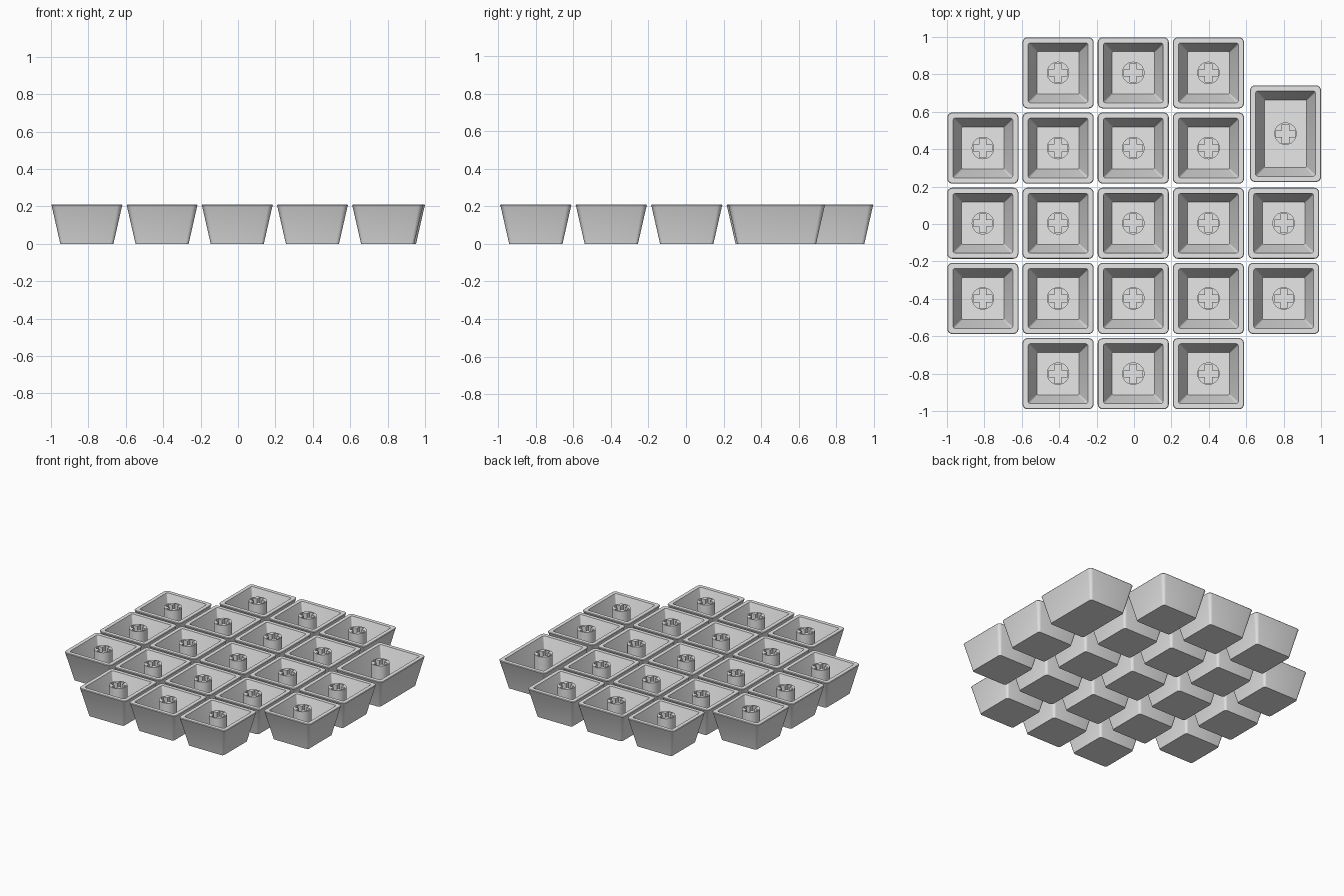
import bpy, bmesh, math

if "Cube" in bpy.data.objects:
    bpy.data.objects.remove(bpy.data.objects["Cube"])

HEIGHT, FLOOR = 0.21, 0.03        # keycap height and floor thickness
CAP = 0.38                        # width of a square keycap at the rim
TALL = 0.516                      # length of the tall keycap
PITCH = 0.402

grey = bpy.data.materials.new("light grey plastic")
grey.diffuse_color = (0.8, 0.8, 0.8, 1)
grey.use_nodes = True
grey.node_tree.nodes["Principled BSDF"].inputs["Base Color"].default_value = grey.diffuse_color


def rounded_rect(bm, w, d, r, z, seg=4):
    """Ring of vertices around a rectangle with rounded corners."""
    ring = []
    for q, (sx, sy) in enumerate([(1, 1), (-1, 1), (-1, -1), (1, -1)]):
        for i in range(seg + 1):
            a = math.pi / 2 * (q + i / seg)
            ring.append(bm.verts.new((sx * (w / 2 - r) + r * math.cos(a),
                                      sy * (d / 2 - r) + r * math.sin(a), z)))
    return ring


def loft(bm, a, b):
    n = len(a)
    for i in range(n):
        bm.faces.new((a[i], a[(i + 1) % n], b[(i + 1) % n], b[i]))


def finish(bm, name):
    bmesh.ops.recalc_face_normals(bm, faces=bm.faces[:])
    mesh = bpy.data.meshes.new(name)
    bm.to_mesh(mesh)
    bm.free()
    mesh.materials.append(grey)
    return mesh


def cap_mesh(name, w, d):
    """Hollow tapered shell, open at the top."""
    bm = bmesh.new()
    # (inset from the rim, corner radius, height), outside then inside
    profile = [(0.048, 0.016, 0), (0.002, 0.026, HEIGHT - 0.008),
               (0.0, 0.026, HEIGHT - 0.004), (0.003, 0.024, HEIGHT),
               (0.030, 0.012, HEIGHT), (0.077, 0.006, FLOOR)]
    rings = [rounded_rect(bm, w - 2 * i, d - 2 * i, r, z) for i, r, z in profile]
    for a, b in zip(rings, rings[1:]):
        loft(bm, a, b)
    bm.faces.new(rings[0])
    bm.faces.new(rings[-1])
    return finish(bm, name)


def stem_mesh(name, radius=0.06, arm=0.05, half=0.018, seg=8):
    """Round post with a cross-shaped socket in its top."""
    bm = bmesh.new()
    n = 4 * seg
    socket_floor = 0.06

    def circle(z):
        return [bm.verts.new((radius * math.cos(2 * math.pi * i / n),
                              radius * math.sin(2 * math.pi * i / n), z)) for i in range(n)]

    def cross(z):
        quarter = [(arm, 0), (arm, half), (half, half), (half, arm)]
        pts = []
        for q in range(4):
            for x, y in quarter:
                for _ in range(q):
                    x, y = -y, x
                pts.append(bm.verts.new((x, y, z)))
        return pts

    low, top = circle(FLOOR - 0.005), circle(HEIGHT)
    rim, pit = cross(HEIGHT), cross(socket_floor)
    loft(bm, low, top)
    loft(bm, rim, pit)
    bm.faces.new(low)
    bm.faces.new(pit)
    # top face, one piece per quadrant
    for q in range(4):
        arc = [top[(q * seg + i) % n] for i in range(seg + 1)]
        inner = [rim[(q * 4 + i) % 16] for i in range(5)]
        bm.faces.new(arc + inner[::-1])
    return finish(bm, name)


square_cap = cap_mesh("square_keycap", CAP, CAP)
tall_cap = cap_mesh("tall_keycap", CAP, TALL)
stem = stem_mesh("stem")


def place(name, mesh, x, y):
    ob = bpy.data.objects.new(name, mesh)
    ob.location = (x, y, 0)
    bpy.context.collection.objects.link(ob)


def place_key(label, mesh, x, y):
    place("keycap_" + label, mesh, x, y)
    place("stem_" + label, stem, x, y)


# grid of square keys, back row first; the tall key fills the right end
layout = [" ### ", "#### ", "#####", "#####", " ### "]
for row, line in enumerate(layout):
    for col, mark in enumerate(line):
        if mark == "#":
            place_key(f"{row + 1}_{col + 1}", square_cap,
                      -0.808 + PITCH * col, 0.808 - PITCH * row)
place_key("tall", tall_cap, 0.81, 0.483)

# smooth rounded corners, sharp edges elsewhere
bpy.ops.object.select_all(action='SELECT')
bpy.context.view_layer.objects.active = bpy.context.collection.objects[0]
bpy.ops.object.shade_smooth_by_angle(angle=math.radians(30))
